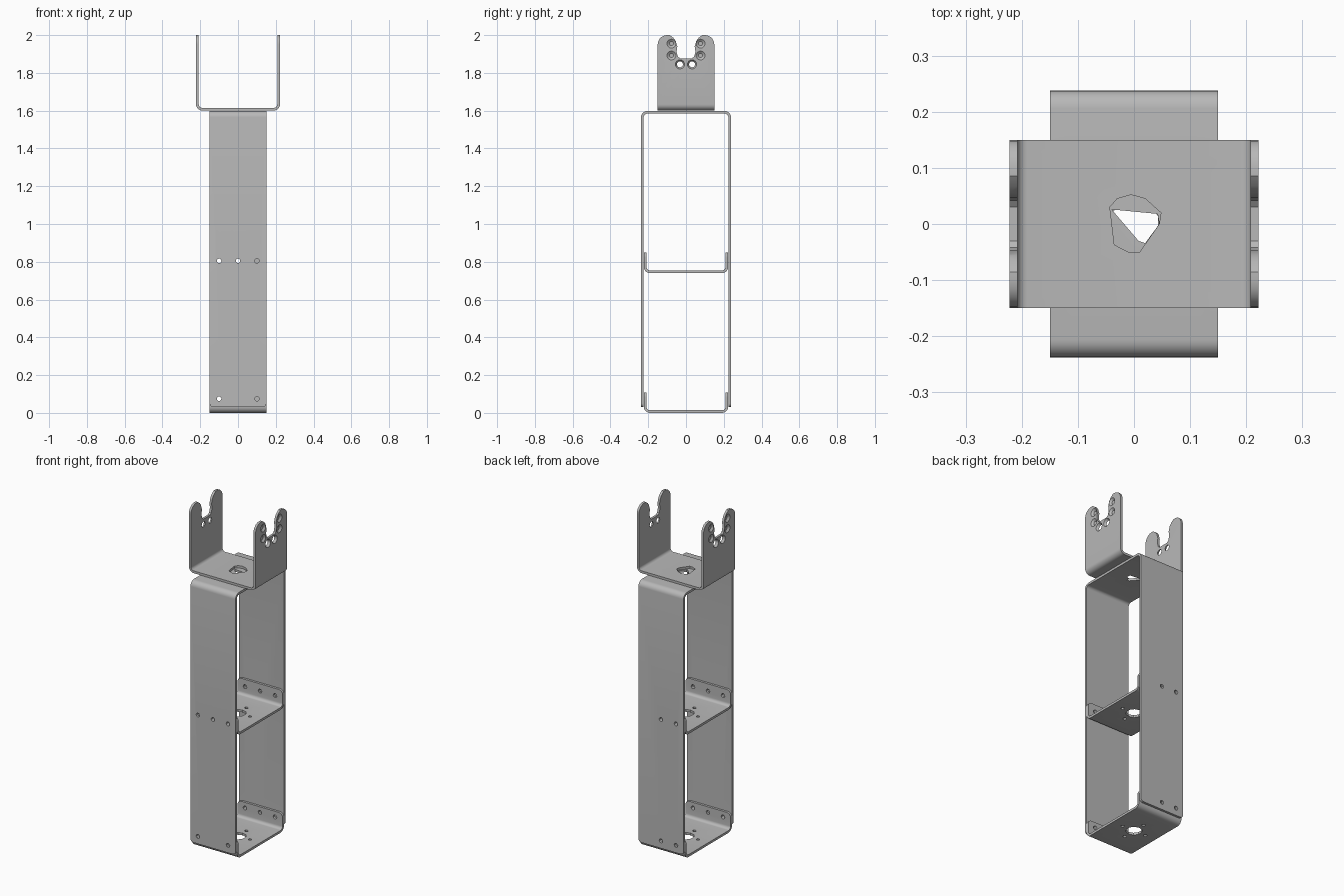
import bpy, bmesh, math
from mathutils import Matrix, Vector

cube = bpy.data.objects.get("Cube")
if cube:
    bpy.data.objects.remove(cube, do_unlink=True)

steel = bpy.data.materials.new("grey_steel")
steel.use_nodes = True
steel.diffuse_color = (0.48, 0.48, 0.48, 1)
steel.node_tree.nodes["Principled BSDF"].inputs["Base Color"].default_value = (0.48, 0.48, 0.48, 1)

HALF = 0.15      # half width of every strip
THICK = 0.014    # sheet thickness
AXES = {"X": Vector((1, 0, 0)), "Y": Vector((0, 1, 0)), "Z": Vector((0, 0, 1))}


def add_object(name, bm):
    mesh = bpy.data.meshes.new(name)
    bm.to_mesh(mesh)
    bm.free()
    obj = bpy.data.objects.new(name, mesh)
    bpy.context.collection.objects.link(obj)
    return obj


def drill(bm, start, end, r1, r2=None, sides=12):
    """Add a round or tapered cutter between two points."""
    start, end = Vector(start), Vector(end)
    d = end - start
    turn = Vector((0, 0, 1)).rotation_difference(d).to_matrix().to_4x4()
    bmesh.ops.create_cone(bm, cap_ends=True, segments=sides, radius1=r1,
                          radius2=r1 if r2 is None else r2, depth=d.length,
                          matrix=Matrix.Translation((start + end) / 2) @ turn)


def prism(bm, points, axis, length):
    """Add a cutter by extruding an outline both ways along an axis."""
    step = AXES[axis] * length
    face = bm.faces.new([bm.verts.new(Vector(p) - step) for p in points])
    ext = bmesh.ops.extrude_face_region(bm, geom=[face], use_keep_orig=True)["geom"]
    bmesh.ops.translate(bm, vec=step * 2, verts=[g for g in ext if isinstance(g, bmesh.types.BMVert)])


def folded_sheet(name, across, half_span, base, tip, bend, corner, cutter):
    """U-shaped sheet: flat base, two bent flanges with rounded free corners."""
    s = 1 if tip > base else -1
    side = [(half_span, tip)]
    for i in range(7):
        a = math.pi / 2 * i / 6
        side.append((half_span - bend + bend * math.cos(a), base + s * bend * (1 - math.sin(a))))
    path = side + [(-u, z) for u, z in reversed(side)]
    bm = bmesh.new()
    rows = []
    for u, z in path:
        rows.append([bm.verts.new((u, v, z) if across == "X" else (v, u, z)) for v in (-HALF, HALF)])
    for a, b in zip(rows, rows[1:]):
        bm.faces.new((a[0], a[1], b[1], b[0]))
    bmesh.ops.bevel(bm, geom=rows[0] + rows[-1], offset=corner, offset_type='OFFSET',
                    segments=5, profile=0.5, affect='VERTICES')
    bmesh.ops.recalc_face_normals(bm, faces=bm.faces)
    obj = add_object(name, bm)
    thick = obj.modifiers.new("thickness", 'SOLIDIFY')
    thick.thickness, thick.offset = THICK, 0
    bmesh.ops.recalc_face_normals(cutter, faces=cutter.faces)
    tool = add_object(name + "_cutter", cutter)
    tool.hide_render = True
    cut = obj.modifiers.new("holes", 'BOOLEAN')
    cut.operation, cut.solver, cut.object = 'DIFFERENCE', 'EXACT', tool
    # Bake the modifiers and drop the cutter
    bpy.context.view_layer.update()
    graph = bpy.context.evaluated_depsgraph_get()
    baked = bpy.data.meshes.new_from_object(obj.evaluated_get(graph))
    obj.modifiers.clear()
    obj.data = baked
    bpy.data.objects.remove(tool, do_unlink=True)
    baked.materials.clear()
    baked.materials.append(steel)
    bpy.ops.object.select_all(action='DESELECT')
    obj.select_set(True)
    bpy.context.view_layer.objects.active = obj
    bpy.ops.object.shade_smooth_by_angle(angle=math.radians(30))
    return obj


# Tall frame: inverted U with bolt holes and an angular opening on top
holes = bmesh.new()
for x, y, z in [(-.1, -1, .805), (0, -1, .805), (.1, -1, .805), (-.1, -1, .075), (.1, -1, .075),
                (0, 1, .805), (-.1, 1, .805), (0, 1, .075), (-.1, 1, .075)]:
    drill(holes, (x, y * 0.2, z), (x, y * 0.26, z), 0.012)
opening = [(-.04, .026), (.042, .018), (.045, 0), (.02, -.034), (.008, -.03)]
prism(holes, [(x, y, 1.59) for x, y in opening], "Z", 0.03)
folded_sheet("tall_frame", "Y", 0.231, 1.591, 0.03, 0.025, 0.02, holes)

# Base and middle cross brackets
for name, base in (("base_bracket", 0.007), ("middle_bracket", 0.747)):
    holes = bmesh.new()
    bolt_z = 0.075 if base < 0.1 else 0.805
    for x in (-.1, 0, .1):
        drill(holes, (x, -0.3, bolt_z), (x, 0.3, bolt_z), 0.012)
    drill(holes, (0, 0, base - 0.03), (0, 0, base + 0.03), 0.045, sides=10)
    for x, y in ((.08, 0), (-.08, 0), (0, .08), (0, -.08)):
        drill(holes, (x, y, base - 0.03), (x, y, base + 0.03), 0.01)
    folded_sheet(name, "Y", 0.216, base, base + 0.102, 0.025, 0.025, holes)

# Upper cradle: notched ears with countersunk screw holes
holes = bmesh.new()
opening = [(-.043, .03), (-.03, .045), (-.005, .052), (.02, .045), (.048, .02),
           (.045, 0), (.01, -.05), (-.01, -.05), (-.035, -.037)]
prism(holes, [(x, y, 1.608) for x, y in opening], "Z", 0.03)
notch = [(.03, 1.876), (.042, 1.885), (.05, 1.91), (.046, 1.94),
         (.055, 1.97), (.068, 1.987), (.09, 2.003), (.09, 2.05)]
outline = notch + [(-y, z) for y, z in reversed(notch)]
prism(holes, [(0, y, z) for y, z in outline], "X", 0.3)
for side in (-1, 1):
    for y in (-1, 1):
        for dy, z, through in ((.077, 1.955, False), (.077, 1.892, False), (.032, 1.845, True)):
            inner = 0.2 if through else 0.212
            drill(holes, (side * 0.223, y * dy, z), (side * inner, y * dy, z), 0.025, 0.011, 16)
folded_sheet("upper_cradle", "X", 0.215, 1.608, 2.0, 0.025, 0.05, holes)
